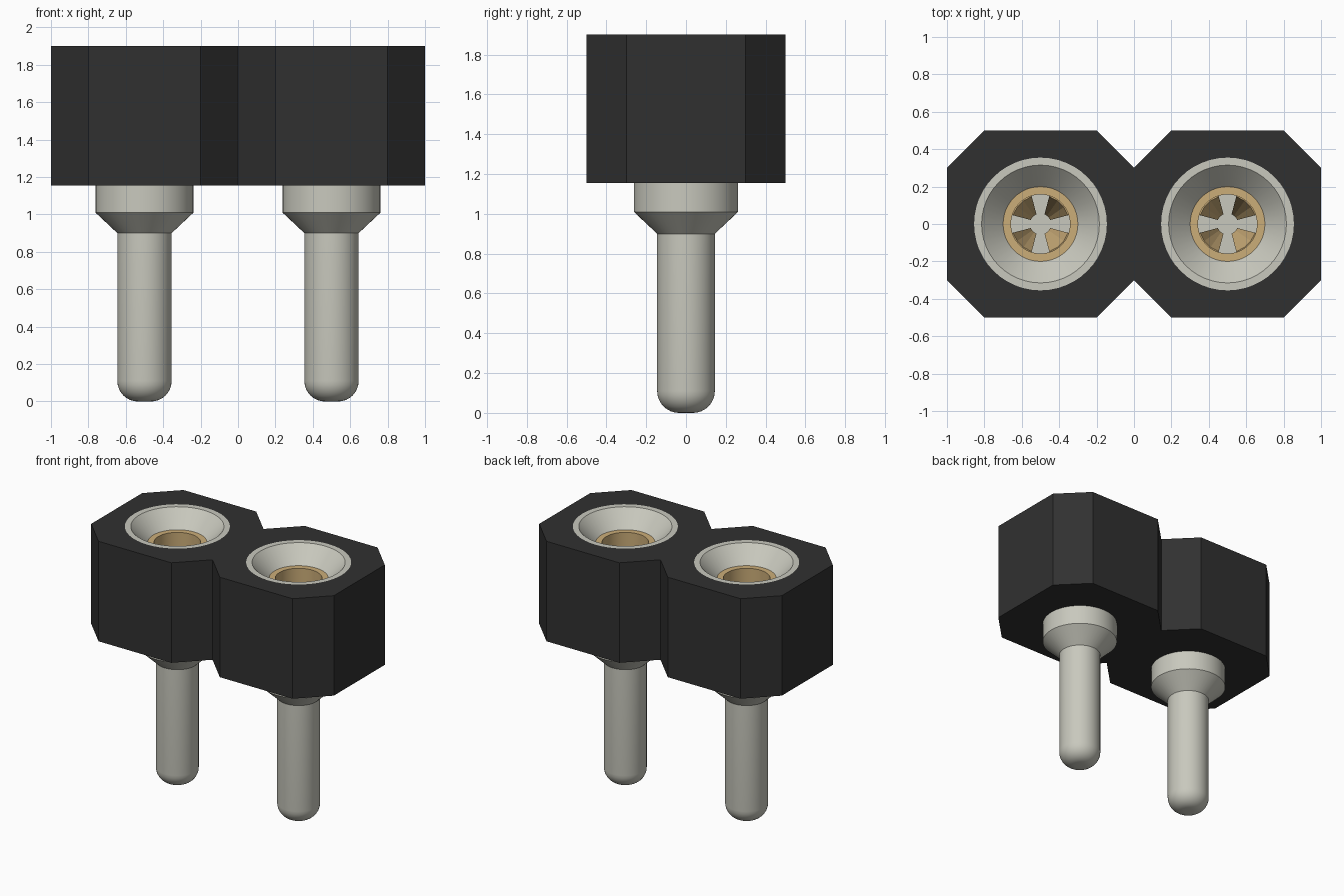
import bpy, bmesh, math

if "Cube" in bpy.data.objects:
    bpy.data.objects.remove(bpy.data.objects["Cube"], do_unlink=True)


def material(name, rgb):
    m = bpy.data.materials.new(name)
    m.use_nodes = True
    m.diffuse_color = (*rgb, 1)
    m.node_tree.nodes["Principled BSDF"].inputs["Base Color"].default_value = (*rgb, 1)
    return m


BLACK = material("black plastic", (0.030, 0.030, 0.030))
TIN = material("tin plating", (0.58, 0.58, 0.51))
GOLD = material("gold plating", (0.60, 0.42, 0.19))


def make_object(name, bm, mat, x=0.0):
    bmesh.ops.recalc_face_normals(bm, faces=bm.faces)
    mesh = bpy.data.meshes.new(name)
    bm.to_mesh(mesh)
    bm.free()
    mesh.materials.append(mat)
    obj = bpy.data.objects.new(name, mesh)
    obj.location.x = x
    bpy.context.collection.objects.link(obj)
    return obj


def select(obj):
    bpy.ops.object.select_all(action='DESELECT')
    obj.select_set(True)
    bpy.context.view_layer.objects.active = obj


def smooth(obj):
    select(obj)
    bpy.ops.object.shade_smooth_by_angle(angle=math.radians(30))


def lathe(name, profile, mat, x=0.0, closed=False, steps=48):
    """Revolve (radius, height) points around the z axis."""
    bm = bmesh.new()
    pts = [bm.verts.new((r, 0, z)) for r, z in profile]
    pairs = list(zip(pts, pts[1:])) + ([(pts[-1], pts[0])] if closed else [])
    edges = [bm.edges.new(p) for p in pairs]
    bmesh.ops.spin(bm, geom=pts + edges, cent=(0, 0, 0), axis=(0, 0, 1),
                   angle=2 * math.pi, steps=steps, use_duplicate=False)
    bmesh.ops.remove_doubles(bm, verts=bm.verts, dist=1e-5)
    return make_object(name, bm, mat, x)


# Main heights
BOTTOM, TOP, SEAT = 1.155, 1.90, 1.78

# Housing: two joined chamfered blocks
right_edge = [(0, -0.3), (0.2, -0.5), (0.8, -0.5), (1, -0.3),
              (1, 0.3), (0.8, 0.5), (0.2, 0.5), (0, 0.3)]
outline = right_edge + [(-x, y) for x, y in right_edge[-2:0:-1]]
bm = bmesh.new()
face = bm.faces.new([bm.verts.new((x, y, BOTTOM)) for x, y in outline])
ext = bmesh.ops.extrude_face_region(bm, geom=[face])
for v in ext["geom"]:
    if isinstance(v, bmesh.types.BMVert):
        v.co.z = TOP
housing = make_object("housing", bm, BLACK)

# Stepped bores through the housing
for x in (-0.5, 0.5):
    cutter = lathe("bore_cutter", [(0, 1.0), (0.262, 1.0), (0.262, 1.5), (0.355, 1.5),
                                   (0.355, 2.1), (0, 2.1)], BLACK, x)
    cutter.hide_render = True
    mod = housing.modifiers.new("bore", 'BOOLEAN')
    mod.object = cutter
    mod.operation = 'DIFFERENCE'
    mod.solver = 'EXACT'
    select(housing)
    bpy.ops.object.modifier_apply(modifier=mod.name)
    bpy.data.objects.remove(cutter, do_unlink=True)

# Pin sleeve: rounded tip, shaft, shoulder, countersunk socket
tip = [(0.035 + 0.11 * math.sin(a), 0.11 - 0.11 * math.cos(a))
       for a in (i * math.pi / 16 for i in range(9))]
sleeve_profile = [(0, 0)] + tip + [
    (0.145, 0.90), (0.262, 1.01), (0.262, 1.5), (0.355, 1.5), (0.355, TOP),
    (0.315, TOP), (0.2, SEAT), (0.2, 1.2), (0, 1.2)]
ring_profile = [(0.2, SEAT + 0.002), (0.158, SEAT + 0.002), (0.158, 1.6), (0.2, 1.6)]


def spring_fingers(name, x):
    """Four tapering leaves bent in towards the middle of the socket."""
    bm = bmesh.new()
    for k in range(4):
        mid = math.radians(45 + 90 * k)
        rows = []
        for r, z, half in ((0.16, 1.62, 27), (0.062, 1.34, 22)):
            angles = [mid + math.radians(half * t) for t in (-1, -0.33, 0.33, 1)]
            rows.append([bm.verts.new((r * math.cos(a), r * math.sin(a), z)) for a in angles])
        for i in range(3):
            bm.faces.new((rows[0][i], rows[0][i + 1], rows[1][i + 1], rows[1][i]))
    obj = make_object(name, bm, GOLD, x)
    mod = obj.modifiers.new("thickness", 'SOLIDIFY')
    mod.thickness = 0.012
    mod.offset = 0


for side, x in (("right", -0.5), ("left", 0.5)):
    smooth(lathe(side + "_pin_sleeve", sleeve_profile, TIN, x))
    smooth(lathe(side + "_contact_ring", ring_profile, GOLD, x, closed=True))
    spring_fingers(side + "_contact_fingers", x)
